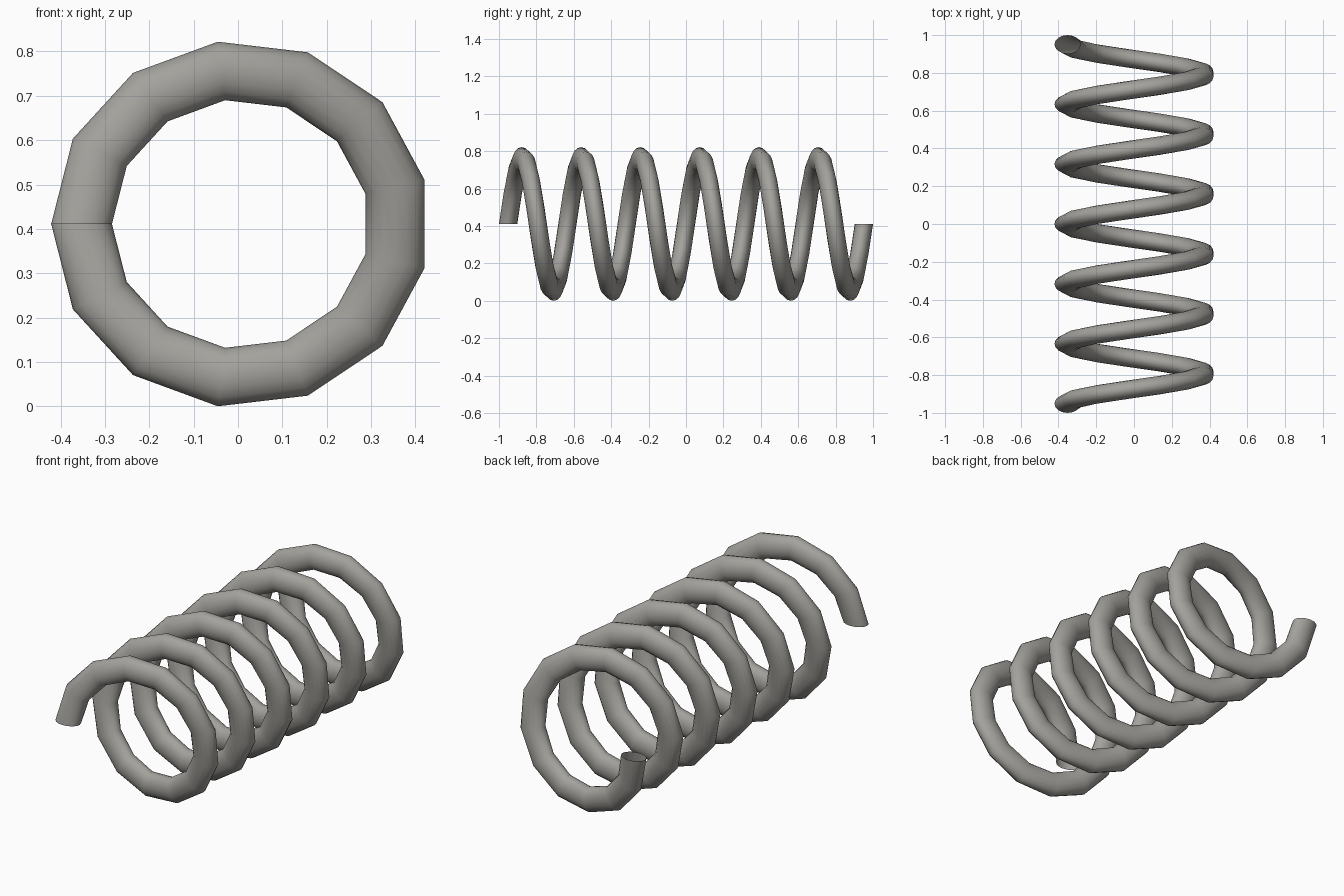
import bpy, bmesh, math

if "Cube" in bpy.data.objects:
    bpy.data.objects.remove(bpy.data.objects["Cube"])

TURNS, STEPS, SIDES = 6, 13, 16
PITCH = 0.317
COIL_R, WIRE_R, WIRE_Y = 0.3585, 0.0685, 0.049   # coil radius, wire half width / half depth
Z_SCALE, CX, CZ = 0.969, 0.006, 0.411

metal = bpy.data.materials.new("warm grey metal")
metal.diffuse_color = (0.37, 0.36, 0.335, 1)
metal.use_nodes = True
metal.node_tree.nodes["Principled BSDF"].inputs["Base Color"].default_value = metal.diffuse_color

# Coil spring: an oval wire profile swept round the y axis, open at both ends
bm = bmesh.new()
rings = []
total = TURNS * STEPS
for i in range(total + 1):
    a = math.pi - 2 * math.pi * i / STEPS
    y0 = PITCH * (i - total / 2) / STEPS
    ring = []
    for j in range(SIDES):
        t = 2 * math.pi * j / SIDES
        r = COIL_R + WIRE_R * math.cos(t)
        ring.append(bm.verts.new((CX + r * math.cos(a),
                                  y0 + WIRE_Y * math.sin(t),
                                  CZ + Z_SCALE * r * math.sin(a))))
    rings.append(ring)

for p, q in zip(rings, rings[1:]):
    for j in range(SIDES):
        k = (j + 1) % SIDES
        bm.faces.new((p[j], p[k], q[k], q[j])).smooth = True

# Make the wire's outside face outward
bm.normal_update()
f = bm.faces[:][0] if len(bm.faces) else None
centre = sum((v.co for v in rings[0] + rings[1]), rings[0][0].co * 0) / (2 * SIDES)
if f.normal.dot(f.calc_center_median() - centre) < 0:
    bmesh.ops.reverse_faces(bm, faces=bm.faces[:])

mesh = bpy.data.meshes.new("coil_spring")
bm.to_mesh(mesh)
bm.free()
mesh.materials.append(metal)
spring = bpy.data.objects.new("coil_spring", mesh)
bpy.context.collection.objects.link(spring)
